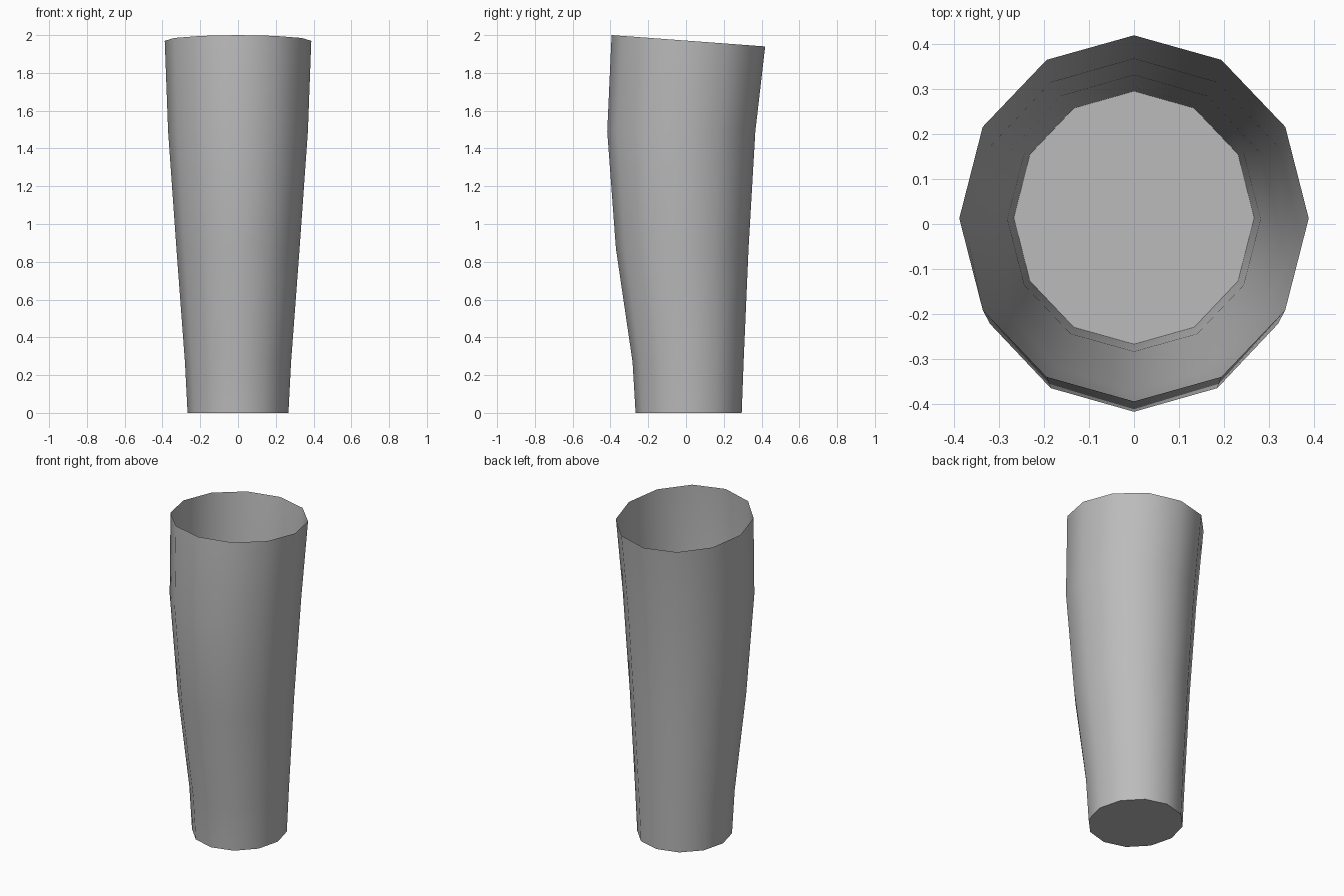
import bpy, bmesh, math

if "Cube" in bpy.data.objects:
    bpy.data.objects.remove(bpy.data.objects["Cube"])

SIDES = 12
# rings: z at front, z at back, x radius, y front, y back
RINGS = [
    (0.00, 0.00, 0.267, -0.267, 0.295),
    (0.27, 0.27, 0.281, -0.283, 0.305),
    (0.87, 0.87, 0.326, -0.371, 0.331),
    (1.49, 1.49, 0.370, -0.417, 0.367),
    (2.00, 1.94, 0.388, -0.394, 0.419),
]

grey = bpy.data.materials.new("plain grey")
grey.diffuse_color = (0.5, 0.5, 0.5, 1)
grey.use_nodes = True
grey.node_tree.nodes["Principled BSDF"].inputs["Base Color"].default_value = grey.diffuse_color

# Tapered open-topped sleeve with a closed base
bm = bmesh.new()
loops = []
for zf, zb, rx, yf, yb in RINGS:
    cy, ry = (yf + yb) / 2, (yb - yf) / 2
    loop = []
    for i in range(SIDES):
        a = 2 * math.pi * i / SIDES
        t = (math.sin(a) + 1) / 2
        loop.append(bm.verts.new((rx * math.cos(a), cy + ry * math.sin(a),
                                  zf + (zb - zf) * t)))
    loops.append(loop)
for lo, hi in zip(loops, loops[1:]):
    for i in range(SIDES):
        j = (i + 1) % SIDES
        bm.faces.new((lo[i], lo[j], hi[j], hi[i]))
bm.faces.new(loops[0][::-1])

mesh = bpy.data.meshes.new("tapered_sleeve")
bm.to_mesh(mesh)
bm.free()
mesh.materials.append(grey)
sleeve = bpy.data.objects.new("tapered_sleeve", mesh)
bpy.context.collection.objects.link(sleeve)
bpy.context.view_layer.objects.active = sleeve
sleeve.select_set(True)
bpy.ops.object.shade_smooth_by_angle(angle=math.radians(40))
